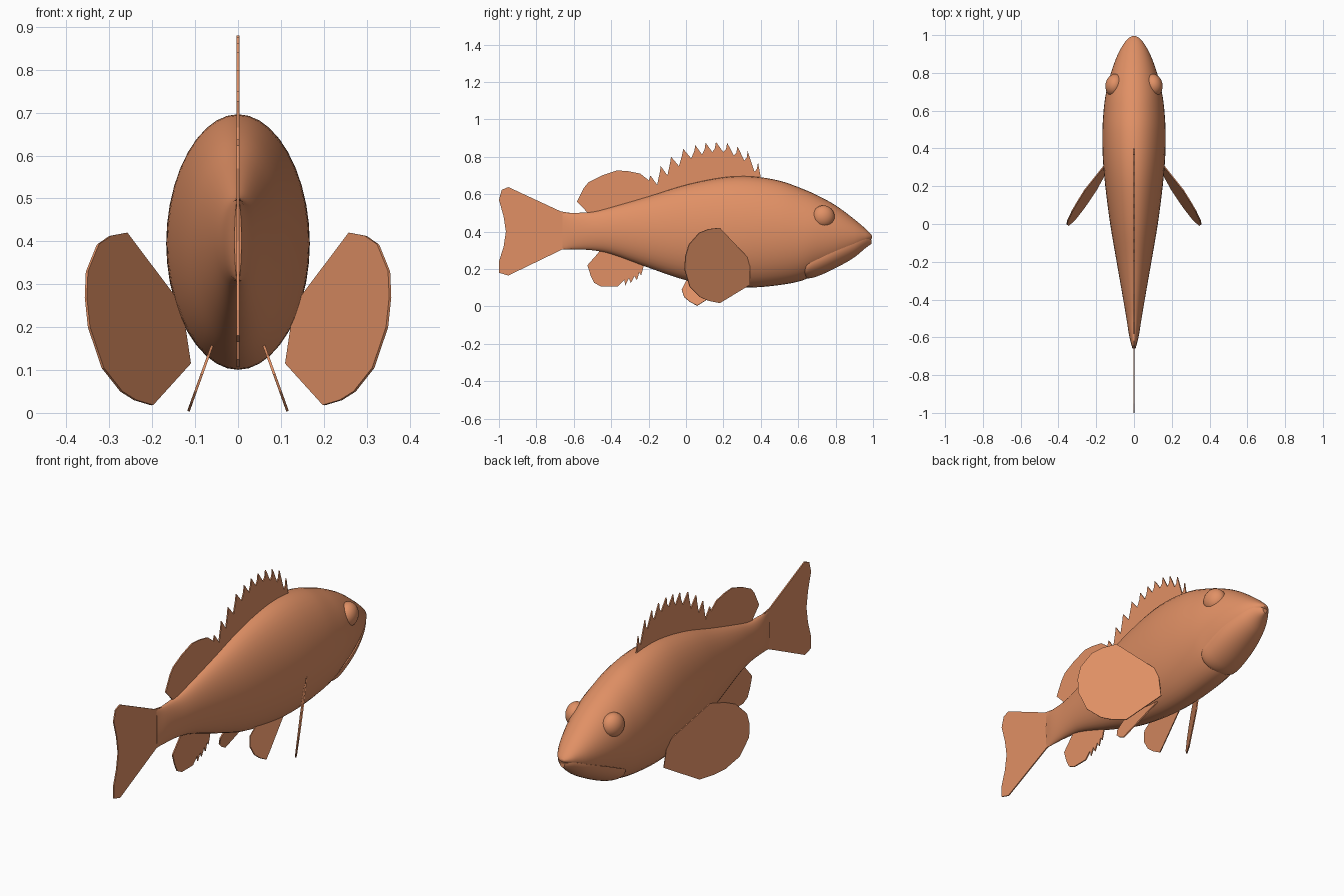
import bpy
import bmesh
from math import sin, cos, pi, radians
from mathutils import Vector

cube = bpy.data.objects.get("Cube")
if cube:
    bpy.data.objects.remove(cube, do_unlink=True)

# One warm skin colour for the whole fish
skin = bpy.data.materials.new("copper_orange")
skin.use_nodes = True
colour = (0.75, 0.28, 0.13, 1)
skin.diffuse_color = colour
for node in skin.node_tree.nodes:
    if node.type == 'BSDF_PRINCIPLED':
        node.inputs["Base Color"].default_value = colour


def make_object(name, bm):
    """Turn a bmesh into a coloured object in the scene."""
    bmesh.ops.recalc_face_normals(bm, faces=bm.faces)
    mesh = bpy.data.meshes.new(name)
    bm.to_mesh(mesh)
    bm.free()
    mesh.materials.append(skin)
    obj = bpy.data.objects.new(name, mesh)
    bpy.context.collection.objects.link(obj)
    return obj


def smooth(obj, angle=40):
    bpy.ops.object.select_all(action='DESELECT')
    obj.select_set(True)
    bpy.context.view_layer.objects.active = obj
    bpy.ops.object.shade_smooth_by_angle(angle=radians(angle))


def resample(stations, steps=4):
    """Smooth curve through the stations (Catmull-Rom, uneven spacing)."""
    pts = [Vector(s) for s in stations]
    last = len(pts) - 1

    def slope(i):
        a, b = pts[max(i - 1, 0)], pts[min(i + 1, last)]
        return (b - a) / (b[0] - a[0])

    out = []
    for i in range(last):
        p, q = pts[i], pts[i + 1]
        d = q[0] - p[0]
        m, n = slope(i) * d, slope(i + 1) * d
        for k in range(steps):
            t = k / steps
            u = 1 - t
            out.append(p * (u * u * (1 + 2 * t)) + q * (t * t * (3 - 2 * t))
                       + m * (t * u * u) - n * (t * t * u))
    return out + [pts[-1]]


def loft(name, stations, sides=40, lower_half=False):
    """Skin oval rings given as (y, top, bottom, half width)."""
    bm = bmesh.new()
    rings = []
    for y, top, bottom, width in resample(stations):
        ring = []
        for i in range(sides):
            if lower_half:
                a = pi * i / (sides - 1)
                z = top - (top - bottom) * sin(a)
            else:
                a = 2 * pi * i / sides
                z = (top + bottom) / 2 + (top - bottom) / 2 * sin(a)
            ring.append(bm.verts.new((width * cos(a), y, z)))
        rings.append(ring)
    for r, s in zip(rings, rings[1:]):
        for i in range(sides):
            j = (i + 1) % sides
            bm.faces.new((r[i], r[j], s[j], s[i]))
    bm.faces.new(rings[0])
    bm.faces.new(rings[-1])
    obj = make_object(name, bm)
    smooth(obj)
    return obj


def fin(name, outline, plane=lambda y, z: 0):
    """Thin plate from a (y, z) outline; plane gives x at each point."""
    bm = bmesh.new()
    bm.faces.new([bm.verts.new((plane(y, z), y, z)) for y, z in outline])
    obj = make_object(name, bm)
    plate = obj.modifiers.new("thickness", 'SOLIDIFY')
    plate.thickness = 0.006
    plate.offset = 0
    return obj


# Body with head and tail root
loft("body", [
    (-0.66, 0.5, 0.305, 0.008), (-0.6, 0.5, 0.305, 0.024),
    (-0.5, 0.505, 0.3, 0.04), (-0.4, 0.53, 0.28, 0.057),
    (-0.2, 0.588, 0.207, 0.092), (0, 0.65, 0.14, 0.126),
    (0.2, 0.69, 0.106, 0.152), (0.35, 0.695, 0.101, 0.165),
    (0.5, 0.672, 0.114, 0.167), (0.62, 0.63, 0.138, 0.159),
    (0.7, 0.595, 0.175, 0.147), (0.8, 0.54, 0.22, 0.122),
    (0.9, 0.466, 0.28, 0.085), (0.96, 0.415, 0.332, 0.05),
    (0.985, 0.39, 0.356, 0.027), (0.995, 0.377, 0.366, 0.01)])

# Lower jaw, slightly proud of the head
loft("lower_jaw", [
    (0.63, 0.19, 0.165, 0.085), (0.645, 0.22, 0.15, 0.112),
    (0.7, 0.25, 0.16, 0.118), (0.8, 0.296, 0.205, 0.11),
    (0.9, 0.336, 0.262, 0.081), (0.96, 0.36, 0.312, 0.048),
    (0.993, 0.358, 0.335, 0.014)], lower_half=True)

# Tail fin
fin("tail_fin", [
    (-0.62, 0.5), (-0.67, 0.508), (-0.95, 0.638), (-0.985, 0.623),
    (-1, 0.57), (-0.975, 0.48), (-0.963, 0.4), (-0.975, 0.32),
    (-1, 0.24), (-1, 0.18), (-0.95, 0.165), (-0.66, 0.305), (-0.62, 0.31)])

# Spiny dorsal fin: back-swept spines with notched webbing between them
tips = [(0.385, 0.77), (0.33, 0.83), (0.275, 0.857), (0.22, 0.875),
        (0.16, 0.88), (0.105, 0.875), (0.05, 0.862), (-0.015, 0.842),
        (-0.08, 0.8), (-0.135, 0.75), (-0.19, 0.7)]
outline = [(0.405, 0.66)]
for (y, z), (y2, z2) in zip(tips, tips[1:]):
    outline += [(y, z), (y * 0.9 + y2 * 0.1, z - 0.035),
                (y * 0.65 + y2 * 0.35, min(z, z2) - 0.05)]
outline += [tips[-1], (-0.2, 0.67), (-0.2, 0.55), (0, 0.6), (0.2, 0.64)]
fin("spiny_dorsal_fin", outline)

# Soft dorsal fin
fin("soft_dorsal_fin", [
    (-0.19, 0.56), (-0.2, 0.675), (-0.245, 0.71), (-0.31, 0.723),
    (-0.37, 0.727), (-0.45, 0.7), (-0.52, 0.665), (-0.545, 0.635),
    (-0.583, 0.56), (-0.53, 0.505), (-0.5, 0.47)])

# Anal fin with short spines at its front
fin("anal_fin", [
    (-0.44, 0.33), (-0.47, 0.285), (-0.527, 0.22), (-0.51, 0.165),
    (-0.49, 0.125), (-0.455, 0.107), (-0.365, 0.107), (-0.33, 0.142),
    (-0.325, 0.112), (-0.305, 0.15), (-0.295, 0.125), (-0.275, 0.162),
    (-0.263, 0.14), (-0.25, 0.18), (-0.24, 0.165), (-0.225, 0.22),
    (-0.23, 0.26)])

# Paired fins and eyes
for side, s in (("left", 1), ("right", -1)):
    fin(side + "_pectoral_fin", [
        (0.34, 0.25), (0.18, 0.42), (0.12, 0.413), (0.07, 0.393),
        (0.015, 0.33), (-0.003, 0.27), (-0.008, 0.2), (0.02, 0.105),
        (0.075, 0.05), (0.12, 0.03), (0.18, 0.018), (0.34, 0.115)],
        lambda y, z: s * (0.3125 - 0.64 * y + 0.15 * z))
    fin(side + "_pelvic_fin", [
        (0.28, 0.145), (0.17, 0.16), (0.05, 0.157), (0, 0.135),
        (-0.023, 0.09), (-0.01, 0.05), (0.02, 0.025), (0.06, 0.004),
        (0.11, 0.035)],
        lambda y, z: s * (0.117 - 0.36 * z))
    bm = bmesh.new()
    bmesh.ops.create_uvsphere(bm, u_segments=32, v_segments=16, radius=0.06)
    eye = make_object(side + "_eye", bm)
    eye.location = (s * 0.103, 0.735, 0.48)
    eye.scale.x = 0.8
    eye.rotation_euler.z = s * radians(12)
    smooth(eye)
